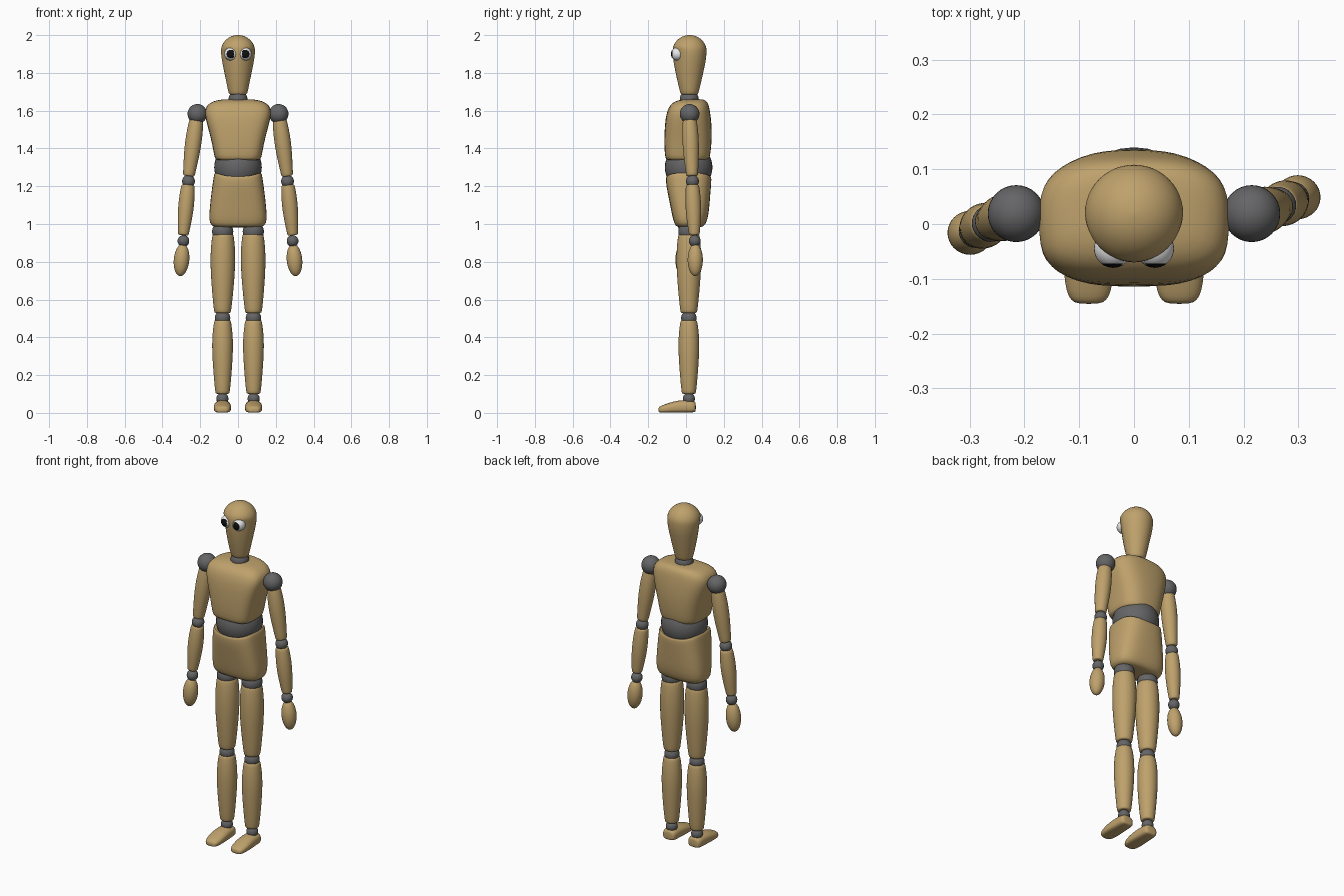
import bpy
import math
from mathutils import Matrix, Vector

if "Cube" in bpy.data.objects:
    bpy.data.objects.remove(bpy.data.objects["Cube"], do_unlink=True)


def material(name, rgb, rough=0.6):
    m = bpy.data.materials.new(name)
    m.use_nodes = True
    m.diffuse_color = (*rgb, 1)
    node = m.node_tree.nodes["Principled BSDF"]
    node.inputs["Base Color"].default_value = (*rgb, 1)
    node.inputs["Roughness"].default_value = rough
    return m


WOOD = material("tan_wood", (0.52, 0.36, 0.15))
JOINT = material("grey_joint", (0.13, 0.13, 0.135))
WHITE = material("eye_white", (0.8, 0.8, 0.8))
BLACK = material("pupil_black", (0.005, 0.005, 0.005))


def add_object(name, verts, faces, mats, angle=50):
    mesh = bpy.data.meshes.new(name)
    mesh.from_pydata(verts, [], faces)
    for m in mats:
        mesh.materials.append(m)
    mesh.shade_smooth()
    mesh.set_sharp_from_angle(angle=math.radians(angle))
    ob = bpy.data.objects.new(name, mesh)
    bpy.context.collection.objects.link(ob)
    return ob


def loft(name, rings, matrix=Matrix(), front=2.0, back=2.0, n=24, warp=None):
    """Skin rounded cross-sections: each ring is (height, centre y, half x, half y[, front power])."""
    verts, faces = [], []
    for ring in rings:
        z, cy, rx, ry = ring[:4]
        f = ring[4] if len(ring) > 4 else front
        for i in range(n):
            a = math.tau * i / n
            c, s = math.cos(a), math.sin(a)
            p = 2 / (f if s < 0 else back)
            v = Vector((math.copysign(abs(c) ** p, c) * rx,
                        cy + math.copysign(abs(s) ** p, s) * ry, z))
            verts.append(matrix @ (warp(v) if warp else v))
    for r in range(len(rings) - 1):
        for i in range(n):
            j = (i + 1) % n
            faces.append((r * n + i, r * n + j, r * n + n + j, r * n + n + i))
    faces.append(tuple(reversed(range(n))))
    faces.append(tuple(range(len(verts) - n, len(verts))))
    ob = add_object(name, verts, faces, [WOOD], 80)
    sub = ob.modifiers.new("rounding", "SUBSURF")
    sub.levels = sub.render_levels = 1
    return ob


def ball(name, centre, radius, mats=(JOINT,), scale=(1, 1, 1)):
    bpy.ops.mesh.primitive_uv_sphere_add(segments=32, ring_count=18, radius=radius, location=centre)
    ob = bpy.context.object
    ob.name = name
    ob.scale = scale
    for m in mats:
        ob.data.materials.append(m)
    ob.data.shade_smooth()
    return ob


def limb(name, start, end, radii):
    """Turned wooden segment from start to end with softly rounded ends."""
    start, end = Vector(start), Vector(end)
    axis = end - start
    length = axis.length
    matrix = Matrix.Translation(start) @ axis.to_track_quat("Z", "Y").to_matrix().to_4x4()
    rings = [(0, 0, radii[0] * 0.75, radii[0] * 0.75), (0.003, 0, radii[0] * 0.92, radii[0] * 0.92)]
    for i, r in enumerate(radii):
        t = 0.03 + 0.94 * i / (len(radii) - 1)
        rings.append((length * t, 0, r, r))
    r = radii[-1]
    rings += [(length - 0.003, 0, r * 0.92, r * 0.92), (length, 0, r * 0.75, r * 0.75)]
    return loft(name, rings, matrix)


# Head: tapered jaw, wedge-shaped face under a round brow and dome
head = [(1.683, 0.018, 0.035, 0.035), (1.686, 0.018, 0.047, 0.046),
        (1.70, 0.018, 0.052, 0.05), (1.76, 0.018, 0.064, 0.065),
        (1.82, 0.018, 0.077, 0.078, 1.8), (1.87, 0.019, 0.087, 0.088, 1.65),
        (1.915, 0.019, 0.092, 0.091, 1.65)]
for k in range(1, 8):
    a = math.radians(12.3 * k + 3)
    r = 0.093 * math.cos(a)
    head.append((1.911 + 0.09 * math.sin(a), 0.019, r, r, 2.1 if k < 3 else 2))
loft("head", head)
ball("neck", (0, 0.017, 1.66), 0.05)

# Eyes: white balls with dark front caps
for side, x in (("left", 1), ("right", -1)):
    centre = Vector((x * 0.038, -0.045, 1.9))
    eye = ball(side + "_eye", centre, 0.035, (WHITE, BLACK))
    eye.data.transform(Matrix.Rotation(math.radians(90), 4, "X"))
    gaze = Vector((x * 0.06, -1, 0)).normalized()
    for f in eye.data.polygons:
        f.material_index = int(f.center.normalized().dot(gaze) > 0.79)

# Chest, waist ball and hips
loft("chest", [(1.336, 0.008, 0.10, 0.095), (1.34, 0.008, 0.119, 0.114),
               (1.36, 0.008, 0.127, 0.12), (1.42, 0.01, 0.136, 0.126),
               (1.50, 0.012, 0.157, 0.126), (1.56, 0.012, 0.173, 0.121),
               (1.60, 0.014, 0.178, 0.113), (1.63, 0.018, 0.165, 0.103),
               (1.65, 0.025, 0.135, 0.085), (1.659, 0.035, 0.09, 0.06),
               (1.661, 0.04, 0.04, 0.03)], front=3.6, back=2.7)
ball("waist", (0, 0.014, 1.3), 0.126)


def dip(v):
    # Lower the middle of the upper rim
    if v.z > 1.2:
        v.z -= 0.022 * max(0, 1 - (v.x / 0.12) ** 2)
    return v


loft("hips", [(0.982, 0.02, 0.10, 0.05), (0.986, 0.02, 0.135, 0.072),
              (1.005, 0.022, 0.152, 0.086), (1.05, 0.023, 0.154, 0.098),
              (1.14, 0.018, 0.145, 0.11), (1.22, 0.014, 0.134, 0.119),
              (1.262, 0.014, 0.128, 0.122), (1.274, 0.014, 0.123, 0.118),
              (1.27, 0.014, 0.108, 0.104), (1.24, 0.014, 0.07, 0.07)],
     front=3.2, back=2.8, warp=dip)

# Arms: the left one swings back, the right one swings forward
for side, x, swing in (("left", 1, 0.03), ("right", -1, -0.035)):
    def at(px, pz, s):
        return (x * px, 0.019 + swing * s, pz)

    ball(side + "_shoulder", at(0.215, 1.583, 0), 0.052)
    limb(side + "_upper_arm", at(0.219, 1.56, 0), at(0.261, 1.253, 0.45),
         (0.037, 0.043, 0.044, 0.042, 0.037, 0.032))
    ball(side + "_elbow", at(0.262, 1.226, 0.5), 0.034)
    limb(side + "_forearm", at(0.264, 1.208, 0.5), at(0.29, 0.94, 0.85),
         (0.036, 0.041, 0.042, 0.04, 0.035, 0.029))
    ball(side + "_wrist", at(0.289, 0.91, 0.9), 0.031)
    hand = ball(side + "_hand", at(0.299, 0.81, 1.0), 0.041, (WOOD,), (1, 0.98, 2.1))
    hand.rotation_euler = (0, -x * 0.09, 0)

# Legs and feet
FOOT = [(-0.052, 0.03, 0.022, 0.018), (-0.049, 0.032, 0.035, 0.027),
        (-0.035, 0.034, 0.042, 0.032), (0.0, 0.035, 0.043, 0.034),
        (0.05, 0.033, 0.046, 0.032), (0.09, 0.027, 0.046, 0.026),
        (0.125, 0.021, 0.041, 0.02), (0.14, 0.018, 0.032, 0.016),
        (0.146, 0.016, 0.02, 0.01)]
for side, x in (("left", 0.081), ("right", -0.081)):
    y = 0.015
    ball(side + "_hip_joint", (x, y, 0.96), 0.056)
    limb(side + "_thigh", (x * 0.98, y, 0.95), (x * 1.01, y, 0.528),
         (0.058, 0.065, 0.066, 0.064, 0.059, 0.053, 0.046))
    ball(side + "_knee", (x * 1.01, y, 0.502), 0.041)
    limb(side + "_shin", (x * 1.01, y, 0.492), (x * 1.01, y, 0.1),
         (0.046, 0.054, 0.056, 0.054, 0.05, 0.045, 0.039))
    ball(side + "_ankle", (x * 1.02, y, 0.075), 0.032)
    loft(side + "_foot", FOOT,
         Matrix.Translation((x * 1.02, 0, 0)) @ Matrix.Rotation(math.radians(90), 4, "X"),
         front=3.5, back=2.3)
